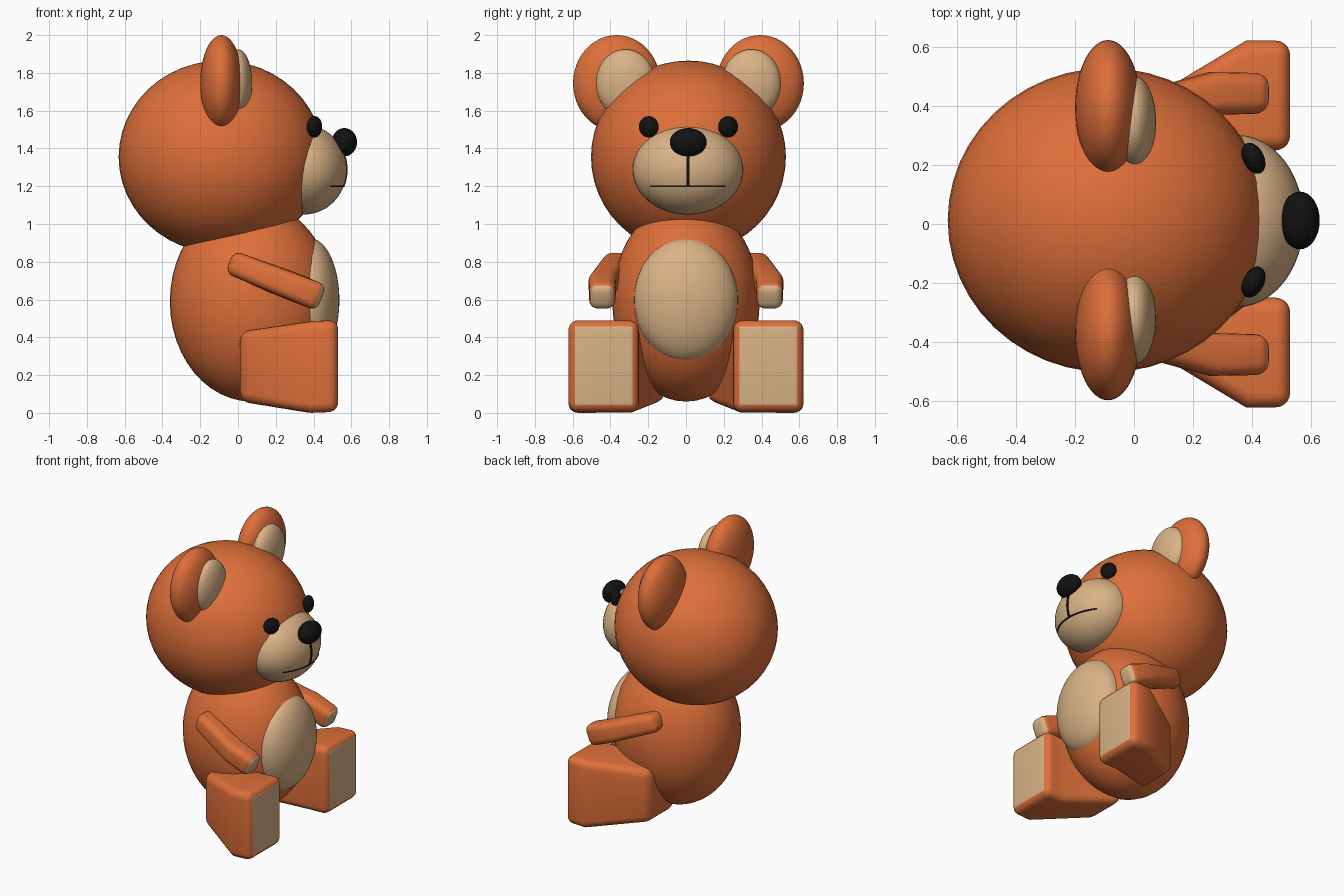
import bpy, bmesh, math
from mathutils import Matrix, Vector

if "Cube" in bpy.data.objects:
    bpy.data.objects.remove(bpy.data.objects["Cube"])


def material(name, rgb):
    m = bpy.data.materials.new(name)
    m.diffuse_color = (*rgb, 1)
    m.use_nodes = True
    m.node_tree.nodes["Principled BSDF"].inputs["Base Color"].default_value = m.diffuse_color
    return m


FUR = material("orange fur", (0.73, 0.16, 0.042))
CREAM = material("cream plush", (0.70, 0.45, 0.24))
BLACK = material("black", (0.006, 0.006, 0.006))


def finish(bm, name, mats, angle=40):
    bmesh.ops.recalc_face_normals(bm, faces=bm.faces)
    me = bpy.data.meshes.new(name)
    bm.to_mesh(me)
    bm.free()
    for m in mats:
        me.materials.append(m)
    ob = bpy.data.objects.new(name, me)
    bpy.context.collection.objects.link(ob)
    bpy.ops.object.select_all(action='DESELECT')
    ob.select_set(True)
    bpy.context.view_layer.objects.active = ob
    bpy.ops.object.shade_smooth_by_angle(angle=math.radians(angle))
    return ob


def ball(name, centre, radii, mat, turn=0.0, segs=48):
    bm = bmesh.new()
    bmesh.ops.create_uvsphere(bm, u_segments=segs, v_segments=segs // 2, radius=1)
    bm.transform(Matrix.Translation(centre) @ Matrix.Rotation(turn, 4, 'Z')
                 @ Matrix.Diagonal((*radii, 1)))
    return finish(bm, name, [mat])


def limb(name, sections, side, bevel, place, limit):
    """Rounded box lofted along x; faces pointing forward become cream."""
    bm = bmesh.new()
    rings = []
    for x, y0, y1, z0, z1 in sections:
        rings.append([bm.verts.new((x, side * y, z))
                      for y, z in ((y0, z0), (y1, z0), (y1, z1), (y0, z1))])
    for a, b in zip(rings, rings[1:]):
        for i in range(4):
            j = (i + 1) % 4
            bm.faces.new((a[i], a[j], b[j], b[i]))
    bm.faces.new(rings[0])
    bm.faces.new(rings[-1])
    bmesh.ops.recalc_face_normals(bm, faces=bm.faces)
    bm.normal_update()
    sharp = [e for e in bm.edges if e.calc_face_angle() > 0.7]
    bmesh.ops.bevel(bm, geom=sharp, offset=bevel, segments=5, profile=0.5,
                    affect='EDGES', clamp_overlap=True)
    bmesh.ops.recalc_face_normals(bm, faces=bm.faces)
    bm.normal_update()
    for f in bm.faces:
        f.material_index = 1 if f.normal.x > limit else 0
    bm.transform(place)
    return finish(bm, name, [FUR, CREAM])


HY = 0.013  # the head sits a touch off centre

# body and belly
ball("body", (0.072, 0, 0.59), (0.433, 0.39, 0.53), FUR)
ball("belly_patch", (0.38, 0, 0.597), (0.157, 0.275, 0.328), CREAM)

# head, muzzle and nose
MC, MR = Vector((0.35, 0.01, 1.288)), Vector((0.226, 0.292, 0.238))
ball("head", (-0.09, HY, 1.355), (0.542, 0.516, 0.51), FUR)
ball("muzzle", MC, MR, CREAM)
ball("nose", (0.563, 0.012, 1.433), (0.067, 0.098, 0.075), BLACK, segs=32)


# mouth lines lying on the muzzle
def mouth_strip(name, points, half):
    bm = bmesh.new()
    rows = []
    for y, z in points:
        row = []
        for s in (-1, 1):
            yy, zz = y + s * half[0], z + s * half[1]
            d = 1 - ((yy - MC.y) / MR.y) ** 2 - ((zz - MC.z) / MR.z) ** 2
            x = MC.x + MR.x * math.sqrt(max(d, 0))
            for lift in (-0.003, 0.004):
                row.append(bm.verts.new((x + lift, yy, zz)))
        rows.append([row[0], row[1], row[3], row[2]])
    for a, b in zip(rows, rows[1:]):
        for i in range(4):
            j = (i + 1) % 4
            bm.faces.new((a[i], a[j], b[j], b[i]))
    bm.faces.new(rows[0])
    bm.faces.new(rows[-1])
    return finish(bm, name, [BLACK])


mouth_strip("mouth_upright", [(0.011, 1.20 + 0.2 * i / 16) for i in range(17)], (0.008, 0))
mouth_strip("mouth_line", [(0.01 + 0.2 * i / 16, 1.2) for i in range(-16, 17)], (0, 0.004))

# leg sections: x, inner y, outer y, bottom z, top z
LEG = [(0.01, 0.10, 0.40, 0.06, 0.43), (0.38, 0.25, 0.622, 0.0, 0.485),
       (0.53, 0.25, 0.622, 0.006, 0.492)]
# arm sections along the arm
ARM = [(0.0, 0.295, 0.43, -0.064, 0.064), (0.33, 0.37, 0.515, -0.072, 0.072),
       (0.525, 0.375, 0.512, -0.074, 0.074)]
arm_place = Matrix.Translation((-0.045, 0, 0.80)) @ Matrix.Rotation(math.radians(21.5), 4, 'Y')

for side, tag in ((-1, "right"), (1, "left")):
    # ears
    ball(tag + "_ear", (-0.088, HY + side * 0.38, 1.745), (0.112, 0.231, 0.255), FUR)
    ball(tag + "_inner_ear", (0.0, HY + side * 0.333, 1.745), (0.075, 0.157, 0.18), CREAM)
    # eyes
    ball(tag + "_eye", (0.405, HY + side * 0.21, 1.515), (0.036, 0.056, 0.056), BLACK,
         turn=side * math.radians(27), segs=32)
    # legs with cream soles, arms with cream paw ends
    limb(tag + "_leg", LEG, side, 0.05, Matrix.Identity(4), 0.97)
    limb(tag + "_arm", ARM, side, 0.045, arm_place, 0.6)
